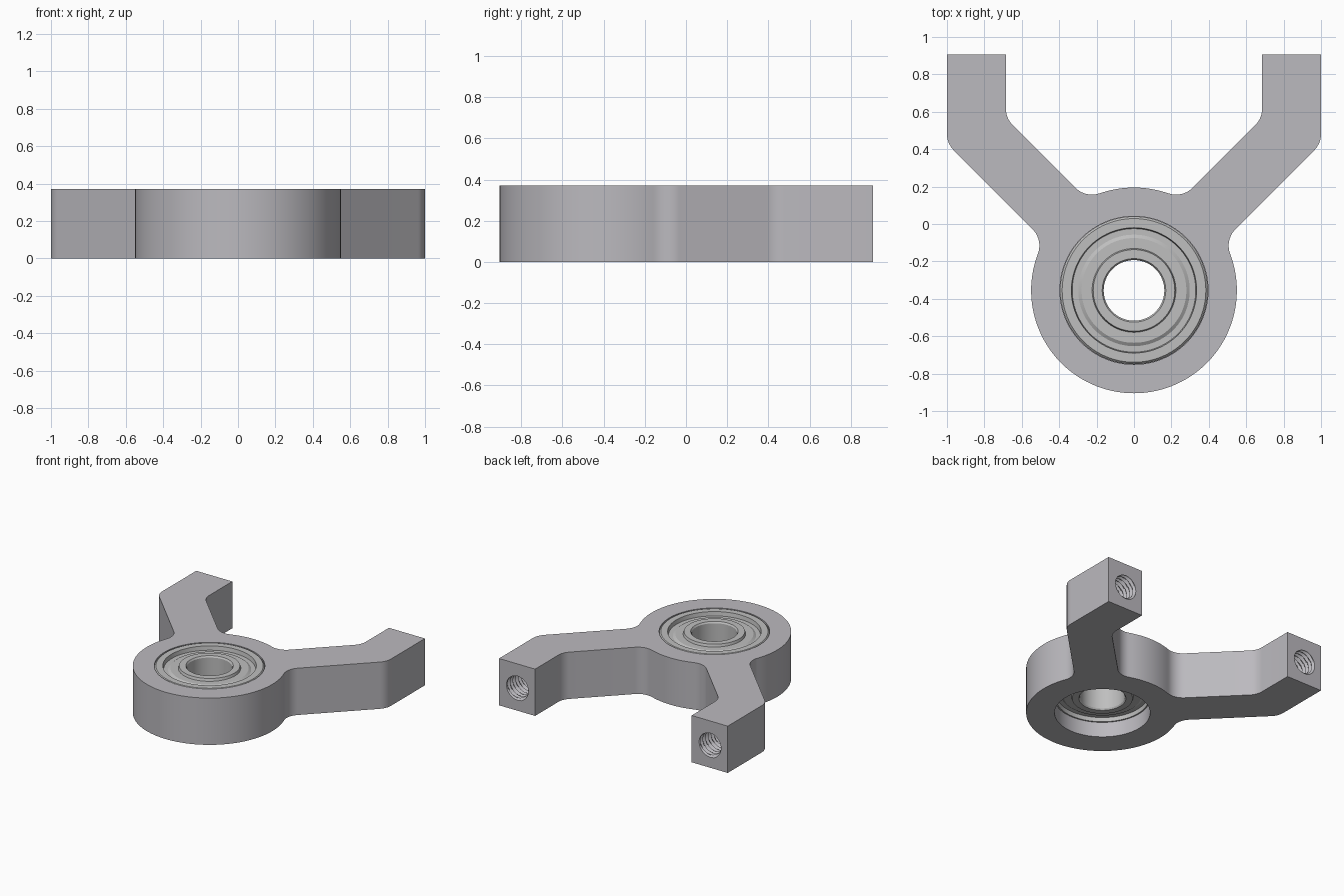
import bpy, bmesh
from math import sin, cos, pi, tau, radians
from mathutils import Vector

if "Cube" in bpy.data.objects:
    bpy.data.objects.remove(bpy.data.objects["Cube"])

HEIGHT = 0.37
HUB = (0, -0.355)
SEAT = 0.12          # underside of the bearing
FILLET = 0.125


def material(name, rgb):
    mat = bpy.data.materials.new(name)
    mat.use_nodes = True
    mat.diffuse_color = (*rgb, 1)
    mat.node_tree.nodes["Principled BSDF"].inputs["Base Color"].default_value = (*rgb, 1)
    return mat


grey = material("light grey", (0.50, 0.49, 0.52))
steel = material("steel grey", (0.52, 0.52, 0.52))


def finish(name, bm, mat):
    bmesh.ops.recalc_face_normals(bm, faces=bm.faces)
    mesh = bpy.data.meshes.new(name)
    bm.to_mesh(mesh)
    bm.free()
    mesh.materials.append(mat)
    obj = bpy.data.objects.new(name, mesh)
    bpy.context.collection.objects.link(obj)
    return obj


def smooth(obj):
    bpy.ops.object.select_all(action='DESELECT')
    obj.select_set(True)
    bpy.context.view_layer.objects.active = obj
    bpy.ops.object.shade_smooth_by_angle(angle=radians(25))


def arc(centre, r, start, end, steps):
    angles = [radians(start + (end - start) * i / steps) for i in range(steps + 1)]
    return [(centre[0] + r * cos(a), centre[1] + r * sin(a)) for a in angles]


def revolve(name, profile, mat, steps=96):
    """Spin a closed (radius, height) profile about the hub axis."""
    bm = bmesh.new()
    rings = [[bm.verts.new((HUB[0] + r * cos(tau * i / steps),
                            HUB[1] + r * sin(tau * i / steps), z))
              for i in range(steps)] for r, z in profile]
    for a, b in zip(rings, rings[1:] + rings[:1]):
        for i in range(steps):
            j = (i + 1) % steps
            bm.faces.new((a[i], a[j], b[j], b[i]))
    return finish(name, bm, mat)


def lathe_cutter(name, r, bottom, top):
    bm = bmesh.new()
    rings = [[bm.verts.new((x, y, z)) for x, y in arc(HUB, r, 0, 360, 96)[:-1]]
             for z in (bottom, top)]
    bm.faces.new(rings[0])
    bm.faces.new(rings[1])
    for i in range(96):
        j = (i + 1) % 96
        bm.faces.new((rings[0][i], rings[0][j], rings[1][j], rings[1][i]))
    return finish(name, bm, grey)


def thread_cutter(name, x):
    """Screw-shaped plug: radius follows a triangle wave along a helix."""
    steps, pitch, start, end = 32, 0.034, 0.49, 0.93
    rows = int((end - start) / pitch * 6)
    bm = bmesh.new()
    rings = []
    for k in range(rows + 1):
        y = start + (end - start) * k / rows
        ring = []
        for i in range(steps):
            phase = (y / pitch - i / steps) % 1
            r = 0.086 + 0.019 * abs(2 * phase - 1)
            a = tau * i / steps
            ring.append(bm.verts.new((x + r * cos(a), y, HEIGHT / 2 + r * sin(a))))
        rings.append(ring)
    for a, b in zip(rings, rings[1:]):
        for i in range(steps):
            j = (i + 1) % steps
            bm.faces.new((a[i], a[j], b[j], b[i]))
    for ring, y in ((rings[0], start), (rings[-1], end)):
        tip = bm.verts.new((x, y, HEIGHT / 2))
        for i in range(steps):
            bm.faces.new((ring[i], ring[(i + 1) % steps], tip))
    return finish(name, bm, grey)


def cut(obj, cutter):
    mod = obj.modifiers.new("cut", 'BOOLEAN')
    mod.operation = 'DIFFERENCE'
    mod.solver = 'EXACT'
    mod.object = cutter
    bpy.context.view_layer.objects.active = obj
    bpy.ops.object.modifier_apply(modifier=mod.name)
    bpy.data.objects.remove(cutter)


# Forked bracket: half outline with tangent fillets, mirrored and extruded
half = arc(HUB, 0.55, -90, 20.7, 36)
half += arc((0.631, -0.116), FILLET, 200.7, 135, 10)[1:]
half += arc((0.875, 0.482), FILLET, -45, 0, 8)
half += [(1, 0.907), (0.685, 0.907)]
half += arc((0.56, 0.617), FILLET, 0, -45, 8)
half += arc((0.225, 0.282), FILLET, -45, -109.4, 10)
half += arc(HUB, 0.55, 70.6, 90, 8)[1:]
outline = half + [(-x, y) for x, y in half[-2:0:-1]]

bm = bmesh.new()
base = bm.faces.new([bm.verts.new((x, y, 0)) for x, y in outline])
top = bmesh.ops.extrude_face_region(bm, geom=[base])["geom"]
bmesh.ops.translate(bm, vec=Vector((0, 0, HEIGHT)),
                    verts=[v for v in top if isinstance(v, bmesh.types.BMVert)])
bracket = finish("bracket", bm, grey)

# Bearing pocket, lower opening and threaded holes
cut(bracket, lathe_cutter("pocket_cutter", 0.396, SEAT, 0.5))
cut(bracket, lathe_cutter("opening_cutter", 0.345, -0.1, 0.2))
for side in (-1, 1):
    cut(bracket, thread_cutter("thread_cutter", side * 0.8425))
smooth(bracket)

# Bearing: races and recessed shield, same on both faces (radius, depth)
face = [(0.162, 0.012), (0.17, 0), (0.218, 0), (0.224, 0.02), (0.28, 0.02),
        (0.298, 0.032), (0.33, 0.032), (0.335, 0), (0.384, 0), (0.395, 0.012)]
profile = [(r, HEIGHT - d) for r, d in face]
profile += [(r, SEAT + d) for r, d in reversed(face)]
smooth(revolve("bearing", profile, steel))
